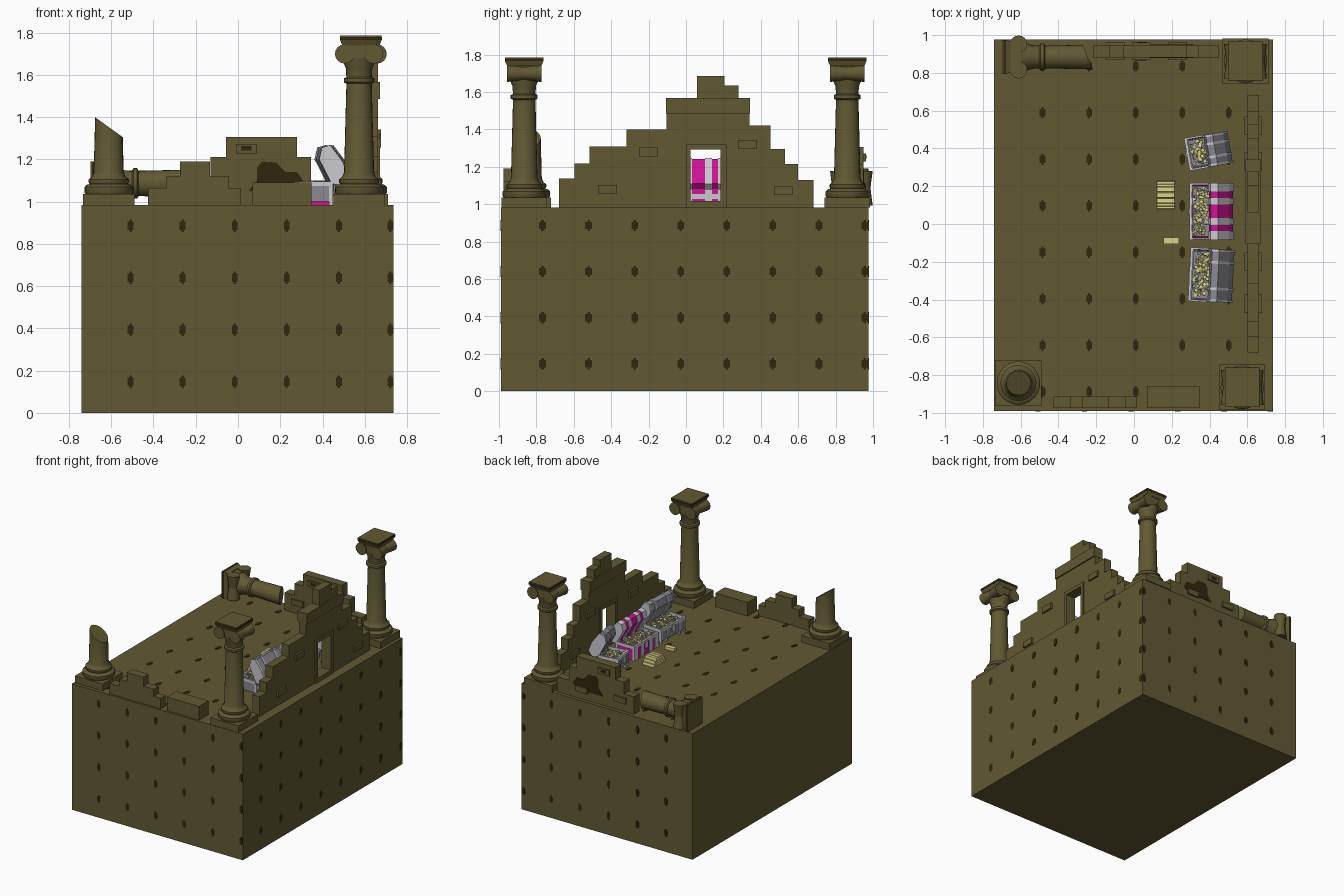
import bpy, bmesh, math, random
from mathutils import Matrix, Vector

if "Cube" in bpy.data.objects:
    bpy.data.objects.remove(bpy.data.objects["Cube"])

random.seed(4)
FLOOR = 0.983


def material(name, r, g, b):
    m = bpy.data.materials.new(name)
    m.diffuse_color = (r, g, b, 1)
    m.use_nodes = True
    m.node_tree.nodes["Principled BSDF"].inputs["Base Color"].default_value = m.diffuse_color
    return m


STONE = material("olive stone", 0.120, 0.100, 0.033)
DARK = material("dark brown", 0.03, 0.018, 0.004)
MAGENTA = material("magenta", 0.62, 0.006, 0.30)
LIGHT = material("light grey", 0.58, 0.58, 0.62)
GREY = material("mid grey", 0.25, 0.25, 0.28)
GOLD = material("pale gold", 0.72, 0.66, 0.24)


def make(name, bm, mat, M=None, smooth=False):
    if M is not None:
        bm.transform(M)
    bmesh.ops.recalc_face_normals(bm, faces=bm.faces[:])
    me = bpy.data.meshes.new(name)
    bm.to_mesh(me)
    bm.free()
    me.materials.append(mat)
    ob = bpy.data.objects.new(name, me)
    bpy.context.collection.objects.link(ob)
    if smooth:
        bpy.ops.object.select_all(action='DESELECT')
        ob.select_set(True)
        bpy.context.view_layer.objects.active = ob
        bpy.ops.object.shade_smooth_by_angle(angle=math.radians(40))


def add_box(bm, lo, hi):
    lo, hi = Vector(lo), Vector(hi)
    M = Matrix.Translation((lo + hi) / 2) @ Matrix.Diagonal((*(hi - lo), 1))
    return bmesh.ops.create_cube(bm, size=1, matrix=M)["verts"]


def box(name, mat, lo, hi, M=None):
    bm = bmesh.new()
    add_box(bm, lo, hi)
    make(name, bm, mat, M)


def add_prism(bm, pts, axis, lo, hi):
    """Extrude an outline (horizontal, z) along x or y."""
    place = (lambda a, z: (lo, a, z)) if axis == 'x' else (lambda a, z: (a, lo, z))
    f = bm.faces.new([bm.verts.new(place(a, z)) for a, z in pts])
    ext = bmesh.ops.extrude_face_region(bm, geom=[f])["geom"]
    d = Vector((hi - lo, 0, 0)) if axis == 'x' else Vector((0, hi - lo, 0))
    bmesh.ops.translate(bm, vec=d, verts=[v for v in ext if isinstance(v, bmesh.types.BMVert)])


def stepped_wall(name, axis, lo, hi, edges, tops, door=None):
    pts = [(edges[0], FLOOR)]
    for a, b, z in zip(edges, edges[1:], tops):
        pts += [(a, z), (b, z)]
    pts.append((edges[-1], FLOOR))
    if door:
        a, b, z = door
        pts += [(b, FLOOR), (b, z), (a, z), (a, FLOOR)]
    bm = bmesh.new()
    add_prism(bm, pts, axis, lo, hi)
    make(name, bm, STONE)


# --- Main block with notched dark spots ---
X0, X1, Y0, Y1 = -0.74, 0.735, -0.99, 0.976
box("base_block", STONE, (X0, Y0, 0), (X1, Y1, FLOOR))
bm = bmesh.new()
UX, UY, UZ = Vector((1, 0, 0)), Vector((0, 1, 0)), Vector((0, 0, 1))


def spot(c, u, v, n, w, h):
    for su, sv in ((w * 0.4, h), (w, h * 0.65)):
        d = u * su / 2 + v * sv / 2 + n * 0.002
        add_box(bm, Vector(c) - d, Vector(c) + d)


PITCH = 0.2463
for k in range(4):
    z = 0.147 + PITCH * k
    for i in range(6):
        x = min(-0.508 + PITCH * i, X1 - 0.014)
        spot((x, Y0, z), UX, UZ, UY, 0.028, 0.06)
        spot((x, Y1, z), UX, UZ, UY, 0.028, 0.06)
    for j in range(8):
        spot((X1, min(-0.767 + PITCH * j, Y1 - 0.02), z), UY, UZ, UX, 0.036, 0.06)
for i in range(5):
    for j in range(8):
        spot((-0.484 + PITCH * i, -0.888 + PITCH * j, FLOOR), UX, UY, UZ, 0.03, 0.06)
make("block_spots", bm, DARK)

# --- Columns ---
BASE = [(0.108, 0.05), (0.115, 0.06), (0.115, 0.085), (0.105, 0.096), (0.09, 0.1),
        (0.095, 0.108), (0.095, 0.122), (0.08, 0.135), (0.071, 0.155)]
TOP = [(0.06, 0.575), (0.072, 0.582), (0.072, 0.6), (0.06, 0.607), (0.063, 0.65), (0.082, 0.69), (0.082, 0.73)]


def lathe(name, prof, M, cut=None, n=24):
    bm = bmesh.new()
    rings = [[bm.verts.new((r * math.cos(2 * math.pi * i / n), r * math.sin(2 * math.pi * i / n), z))
              for i in range(n)] for r, z in prof]
    for a, b in zip(rings, rings[1:]):
        for i in range(n):
            bm.faces.new((a[i], a[(i + 1) % n], b[(i + 1) % n], b[i]))
    bm.faces.new(rings[0])
    bm.faces.new(rings[-1])
    if cut:  # slanted break: point, normal, drop the upper side?
        co, no, upper = cut
        bmesh.ops.bisect_plane(bm, geom=bm.verts[:] + bm.edges[:] + bm.faces[:], plane_co=co,
                               plane_no=no, clear_outer=upper, clear_inner=not upper)
        bmesh.ops.holes_fill(bm, edges=[e for e in bm.edges if e.is_boundary], sides=0)
    make(name, bm, STONE, M, smooth=True)


def plinth(name, M):
    box(name + "_plinth", STONE, (-0.121, -0.121, 0), (0.121, 0.121, 0.053), M)


def capital(name, M):
    for s in (-1, 1):
        bm = bmesh.new()
        for e in (-1, 1):  # scroll flares toward each end
            bmesh.ops.create_cone(bm, cap_ends=True, segments=16, radius1=0.034, radius2=0.046, depth=0.092,
                                  matrix=Matrix.Translation((s * 0.068, e * 0.046, 0.716))
                                  @ Matrix.Rotation(-e * math.pi / 2, 4, 'X'))
        make(name + "_scroll", bm, STONE, M, smooth=True)
    box(name + "_scroll_bridge", STONE, (-0.07, -0.085, 0.7), (0.07, 0.085, 0.758), M)
    bm = bmesh.new()
    for v in add_box(bm, (-0.09, -0.103, 0.755), (0.09, 0.103, 0.782)):
        if v.co.z < 0.77:
            v.co.x *= 0.88
            v.co.y *= 0.88
    make(name + "_abacus", bm, STONE, M)
    box(name + "_abacus_line", DARK, (-0.091, -0.104, 0.782), (0.091, 0.104, 0.797), M)
    box(name + "_abacus_top", STONE, (-0.09, -0.103, 0.797), (0.09, 0.103, 0.802), M)


for name, x, y in (("front_right_column", 0.573, -0.865), ("back_right_column", 0.59, 0.862)):
    M = Matrix.Translation((x, y, FLOOR))
    plinth(name, M)
    lathe(name + "_shaft", BASE + TOP, M)
    capital(name, M)

# Broken column, front left
M = Matrix.Translation((-0.612, -0.842, FLOOR))
plinth("broken_column", M)
lathe("broken_column_shaft", BASE + [(0.062, 0.5)], M, ((0, 0, 0.37), (0.09, 0, 0.125), True))

# Fallen column, back left, lying along x
M = Matrix(((0, 0, -1, 0.105), (-1, 0, 0, 0.884), (0, 1, 0, FLOOR + 0.103), (0, 0, 0, 1)))
lathe("fallen_column_shaft", [(0.068, 0.2)] + TOP, M, ((0, 0, 0.35), (0.05, 0, 0.12), False))
capital("fallen_column", M)

# --- Ruined walls ---
stepped_wall("right_wall", 'x', 0.6, 0.662,
             [-0.68, -0.595, -0.515, -0.318, -0.105, 0.06, 0.205, 0.28, 0.34, 0.452, 0.53, 0.598, 0.682],
             [1.137, 1.217, 1.308, 1.40, 1.565, 1.684, 1.635, 1.565, 1.42, 1.295, 1.215, 1.13],
             (0.022, 0.188, 1.295))
box("right_wall_cornice", STONE, (0.59, -0.107, 1.485), (0.672, 0.342, 1.567))
box("door_sill", STONE, (0.59, 0.0, FLOOR), (0.673, 0.217, 1.017))
box("door_lintel", STONE, (0.59, 0.0, 1.292), (0.673, 0.217, 1.32))
box("door_jamb_front", STONE, (0.59, 0.0, 1.017), (0.673, 0.025, 1.292))
box("door_jamb_back", STONE, (0.59, 0.185, 1.017), (0.673, 0.217, 1.292))
# Protruding bricks
bm = bmesh.new()
for y, z in ((-0.2, 1.279), (0.33, 1.319), (-0.42, 1.08), (0.52, 1.072)):
    add_box(bm, (0.585, y - 0.05, z - 0.023), (0.677, y + 0.05, z + 0.023))
for x, z in ((0.04, 1.25), (0.23, 1.06), (-0.1, 1.07)):
    add_box(bm, (x - 0.05, 0.868, z - 0.022), (x + 0.05, 0.962, z + 0.022))
make("wall_bricks", bm, STONE)

stepped_wall("front_wall", 'y', -0.975, -0.912, [-0.425, -0.338, -0.275, -0.133, -0.045, 0.015],
             [1.065, 1.12, 1.19, 1.12, 1.065])
stepped_wall("back_wall", 'y', 0.882, 0.948, [-0.215, -0.13, -0.057, 0.28, 0.345, 0.45],
             [1.12, 1.212, 1.306, 1.212, 1.10])
box("front_fallen_block", STONE, (0.068, -0.975, FLOOR), (0.347, -0.858, 1.09))
# Dark weathered patches on both sides of the back wall
bm = bmesh.new()
add_prism(bm, [(0.05, 1.05), (0.09, 1.1), (0.09, 1.16), (0.115, 1.19), (0.18, 1.185), (0.225, 1.14),
               (0.28, 1.14), (0.315, 1.09), (0.26, 1.05)], 'y', 0.879, 0.951)
add_box(bm, (0.015, 0.866, 1.243), (0.065, 0.964, 1.262))
make("back_wall_patches", bm, DARK)

# --- Treasure chests ---
LID = [(0.042, 0.105), (-0.014, 0.205), (-0.002, 0.255), (0.035, 0.265), (0.09, 0.195), (0.115, 0.13), (0.09, 0.1)]


def chest(name, cx, cy, length, turn, tall, foot, main, bands):
    M = Matrix.Translation((cx, cy, FLOOR)) @ Matrix.Rotation(math.radians(turn), 4, 'Z')
    h = length / 2
    # hollow body
    bm = bmesh.new()
    add_box(bm, (-0.112, -h, foot), (0.04, h, 0.108))
    top = [f for f in bm.faces if f.calc_center_median().z > 0.1]
    bmesh.ops.inset_region(bm, faces=top, thickness=0.012)
    bmesh.ops.translate(bm, vec=(0, 0, -0.03), verts=top[0].verts[:])
    make(name + "_body", bm, main, M)
    # open lid leaning back
    lid = [(x, z if z < 0.12 else z * tall) for x, z in LID]
    bm = bmesh.new()
    add_prism(bm, lid, 'y', -h, h)
    make(name + "_lid", bm, main, M)
    # metal bands, rim and lock
    bm = bmesh.new()
    wide = [(0.05 + (x - 0.05) * 1.07, 0.18 + (z - 0.18) * 1.06) for x, z in lid]
    for c, w in bands:
        for y in (-c, c):
            add_prism(bm, wide, 'y', y - w / 2, y + w / 2)
            add_box(bm, (-0.117, y - w / 2, 0), (-0.101, y + w / 2, 0.112))
            add_box(bm, (0.029, y - w / 2, 0), (0.046, y + w / 2, 0.112))
    for s in (-1, 1):
        add_box(bm, (-0.115, s * h - 0.005, 0.09), (0.042, s * h + 0.005, 0.113))
    add_box(bm, (-0.117, -h, 0.092), (-0.103, h, 0.113))
    add_box(bm, (0.036, -h, 0.045), (0.045, h, 0.072))
    add_box(bm, (-0.122, -0.018, 0.05), (-0.115, 0.018, 0.1))
    make(name + "_bands", bm, LIGHT, M)
    # treasure
    box(name + "_treasure_bed", GREY, (-0.1, 0.012 - h, 0.076), (0.028, h - 0.012, 0.09), M)
    for mat, count, label in ((GOLD, int(420 * length), "_gold_coins"), (GREY, int(110 * length), "_silver_coins")):
        bm = bmesh.new()
        for _ in range(count):
            p = (random.uniform(-0.092, 0.018), random.uniform(-h + 0.022, h - 0.022), random.uniform(0.092, 0.11))
            R = Matrix.Rotation(random.uniform(-0.5, 0.5), 4, 'X') @ Matrix.Rotation(random.uniform(-0.5, 0.5), 4, 'Y')
            bmesh.ops.create_cone(bm, cap_ends=True, segments=8, radius1=0.0095, radius2=0.0095, depth=0.005,
                                  matrix=Matrix.Translation(p) @ R)
        make(name + label, bm, mat, M)


chest("magenta_chest", 0.41, 0.067, 0.29, 0, 0.98, 0, MAGENTA, [(0.128, 0.046), (0.053, 0.036)])
chest("front_grey_chest", 0.41, -0.272, 0.275, -3, 1.05, 0.018, GREY, [(0.133, 0.012), (0.07, 0.014)])
chest("back_grey_chest", 0.395, 0.388, 0.165, 10, 1.05, 0.018, GREY, [(0.079, 0.012), (0.035, 0.014)])

# --- Gold bars ---
bm = bmesh.new()
for layer, n in enumerate((5, 4, 3)):
    for i in range(n):
        y = 0.153 + (i - (n - 1) / 2) * 0.03
        z = FLOOR + layer * 0.02
        for v in add_box(bm, (0.118, y - 0.0145, z), (0.218, y + 0.0145, z + 0.02)):
            if v.co.z > z + 0.01:
                v.co.y = y + (v.co.y - y) * 0.8
                v.co.x = 0.168 + (v.co.x - 0.168) * 0.95
add_box(bm, (0.155, -0.106, FLOOR), (0.238, -0.072, FLOOR + 0.022))
make("gold_bars", bm, GOLD)
